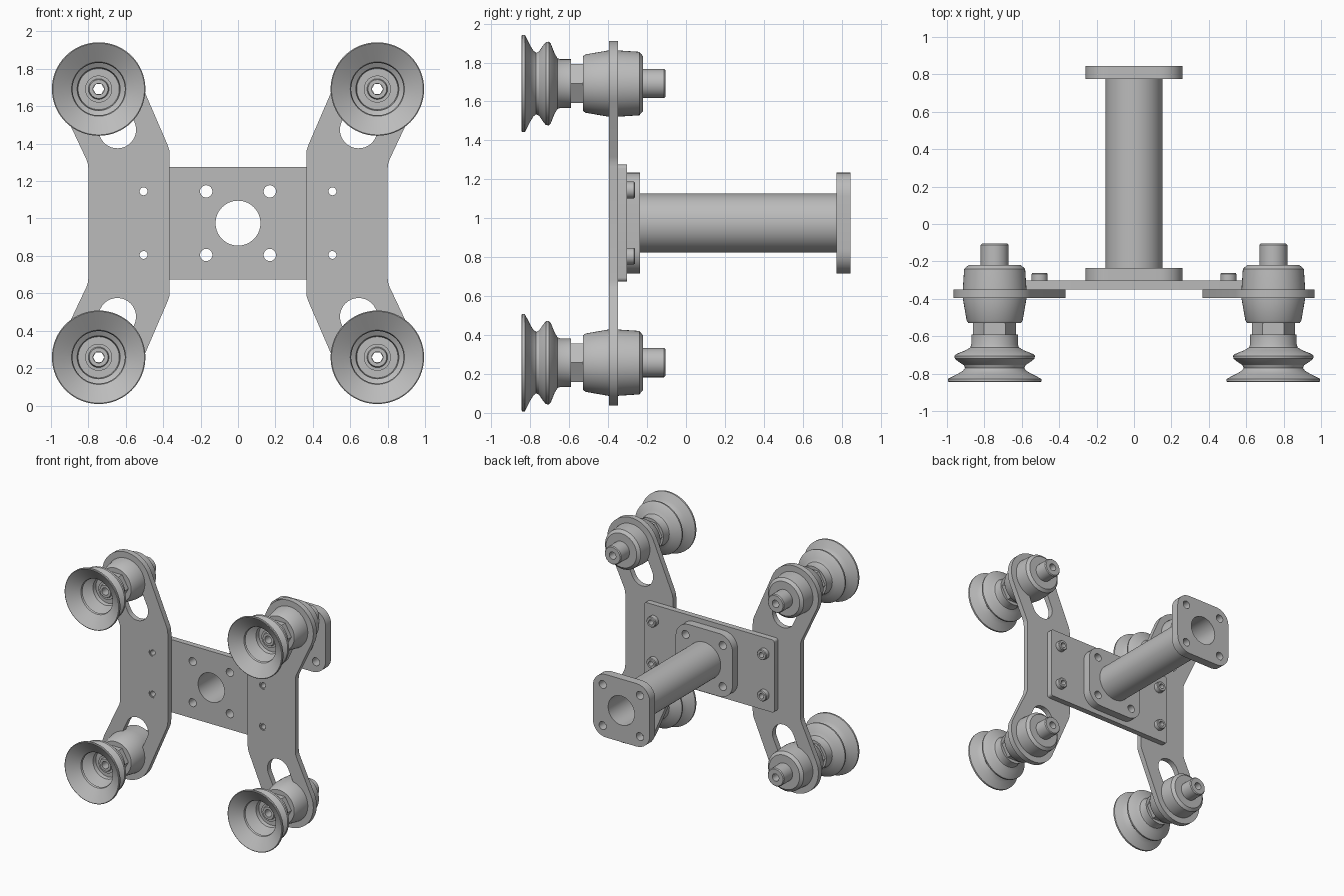
import bpy, bmesh
from math import radians, sin, cos, pi, atan2, hypot

cube = bpy.data.objects.get("Cube")
if cube:
    bpy.data.objects.remove(cube)

grey = bpy.data.materials.new("light grey metal")
grey.use_nodes = True
grey.diffuse_color = (0.5, 0.5, 0.5, 1)
grey.node_tree.nodes["Principled BSDF"].inputs["Base Color"].default_value = (0.5, 0.5, 0.5, 1)

MID = 0.975        # height of the central axis
CUP = (0.745, 0.717)   # cup axis offset from the centre
BOLT = (0.505, 0.17)
HOLE = 0.17        # flange hole offset


def finish(name, bm, angle=30):
    bmesh.ops.remove_doubles(bm, verts=bm.verts, dist=0.0002)
    bmesh.ops.recalc_face_normals(bm, faces=bm.faces)
    mesh = bpy.data.meshes.new(name)
    bm.to_mesh(mesh)
    bm.free()
    mesh.materials.append(grey)
    obj = bpy.data.objects.new(name, mesh)
    bpy.context.collection.objects.link(obj)
    bpy.ops.object.select_all(action="DESELECT")
    obj.select_set(True)
    bpy.context.view_layer.objects.active = obj
    bpy.ops.object.shade_smooth_by_angle(angle=radians(angle))
    return obj


def arc(cx, cz, r, start, end, n):
    return [(cx + r * cos(start + (end - start) * i / n),
             cz + r * sin(start + (end - start) * i / n)) for i in range(n + 1)]


def circle(cx, cz, r, n=40):
    return arc(cx, cz, r, 0, 2 * pi, n)[:-1]


def rounded_rect(w, h, r, n=8):
    pts = []
    for i, (sx, sz) in enumerate([(1, 1), (-1, 1), (-1, -1), (1, -1)]):
        pts += arc(sx * (w - r), sz * (h - r), r, i * pi / 2, (i + 1) * pi / 2, n)
    return pts


def slot(a, b, r):
    t = atan2(b[1] - a[1], b[0] - a[0])
    return arc(*a, r, t + pi / 2, t + 3 * pi / 2, 16) + arc(*b, r, t - pi / 2, t + pi / 2, 16)


def plate(name, loops, y0, y1):
    """Flat plate in the xz plane: first loop is the outline, the rest are holes."""
    curve = bpy.data.curves.new(name, "CURVE")
    curve.dimensions = "2D"
    curve.fill_mode = "BOTH"
    curve.extrude = (y1 - y0) / 2
    for loop in loops:
        spline = curve.splines.new("POLY")
        spline.points.add(len(loop) - 1)
        for point, (x, z) in zip(spline.points, loop):
            point.co = (x, z, 0, 1)
        spline.use_cyclic_u = True
    temp = bpy.data.objects.new(name + " outline", curve)
    bpy.context.collection.objects.link(temp)
    mesh = bpy.data.meshes.new_from_object(temp.evaluated_get(bpy.context.evaluated_depsgraph_get()))
    bm = bmesh.new()
    bm.from_mesh(mesh)
    bpy.data.objects.remove(temp)
    bpy.data.curves.remove(curve)
    bpy.data.meshes.remove(mesh)
    for v in bm.verts:
        x, z, d = v.co
        v.co = (x, (y0 + y1) / 2 - d, MID + z)
    return finish(name, bm)


def lathe(name, profile, x=0, z=0, n=48):
    """Spin a closed (y, radius) profile about an axis along y."""
    bm = bmesh.new()
    rings = [[bm.verts.new((x + r * cos(2 * pi * i / n), y, MID + z + r * sin(2 * pi * i / n)))
              for y, r in profile] for i in range(n)]
    m = len(profile)
    for i in range(n):
        a, b = rings[i], rings[(i + 1) % n]
        for j in range(m):
            k = (j + 1) % m
            bm.faces.new((a[j], a[k], b[k], b[j]))
    return finish(name, bm)


corners = [(sx, sz) for sx in (-1, 1) for sz in (-1, 1)]
flange_holes = [circle(sx * HOLE, sz * HOLE, 0.033, 24) for sx, sz in corners]
bolt_holes = [circle(sx * BOLT[0], sz * BOLT[1], 0.031, 24) for sx, sz in corners]
bore = circle(0, 0, 0.12, 56)

# Centre plate, tube and its two flanges
plate("centre_plate", [rounded_rect(0.595, 0.3, 0.02, 4), bore] + flange_holes + bolt_holes,
      -0.35, -0.303)
for name, y0, y1 in (("base_flange", -0.303, -0.236), ("end_flange", 0.774, 0.845)):
    plate(name, [rounded_rect(0.26, 0.26, 0.12), bore] + flange_holes, y0, y1)
lathe("tube", [(-0.236, 0.12), (-0.236, 0.152), (0.774, 0.152), (0.774, 0.12)], n=56)

# Side brackets with angled arms, slots and bolt holes
tilt = atan2(0.4, 0.18) - pi / 2
upper = [(0.8, 0.29), (0.802, 0.315), (0.81, 0.34)]
upper += arc(*CUP, 0.22, tilt, tilt + pi, 28)
upper += [(0.375, 0.415), (0.367, 0.39), (0.365, 0.36)]
outline = upper + [(x, -z) for x, z in reversed(upper)]
slot_start = (0.645, 0.5)
for side, sx in (("right", -1), ("left", 1)):
    loops = [outline]
    for sz in (-1, 1):
        loops.append([(x, sz * z) for x, z in slot(slot_start, CUP, 0.1)])
        loops.append(circle(BOLT[0], sz * BOLT[1], 0.031, 24))
    plate(side + "_bracket", [[(sx * x, z) for x, z in loop] for loop in loops], -0.395, -0.35)

# Profiles of the suction assembly, front to back
cup_profile = [
    (-0.845, 0.245), (-0.842, 0.25), (-0.828, 0.25), (-0.8, 0.195), (-0.785, 0.17),
    (-0.77, 0.158), (-0.755, 0.165), (-0.735, 0.195), (-0.72, 0.213), (-0.705, 0.215),
    (-0.695, 0.205), (-0.675, 0.155), (-0.66, 0.13), (-0.645, 0.125), (-0.59, 0.125),
    (-0.59, 0.03), (-0.67, 0.03), (-0.67, 0.05), (-0.655, 0.055), (-0.655, 0.072),
    (-0.635, 0.072), (-0.635, 0.11), (-0.665, 0.115), (-0.712, 0.19),
    (-0.765, 0.14), (-0.78, 0.145)]
nut_profile = [(-0.592, 0.03), (-0.592, 0.115), (-0.528, 0.115), (-0.528, 0.03)]
body_profile = [
    (-0.53, 0.03), (-0.53, 0.14), (-0.515, 0.15), (-0.4, 0.17), (-0.345, 0.17),
    (-0.24, 0.163), (-0.22, 0.14), (-0.22, 0.075), (-0.112, 0.075), (-0.105, 0.068),
    (-0.105, 0.03)]
bolt_profile = [(-0.39, 0.021), (-0.39, 0.031), (-0.303, 0.031), (-0.303, 0.043),
                (-0.268, 0.043), (-0.262, 0.038), (-0.262, 0.021)]

# One suction assembly and one bolt per corner
for sx, sz in corners:
    tag = ("lower_", "upper_")[sz > 0] + ("right_", "left_")[sx > 0]
    x, z = sx * CUP[0], sz * CUP[1]
    lathe(tag + "suction_cup", cup_profile, x, z, 64)
    lathe(tag + "hex_nut", nut_profile, x, z, 6)
    lathe(tag + "fitting", body_profile, x, z)
    lathe(tag + "bolt", bolt_profile, sx * BOLT[0], sz * BOLT[1], 24)
